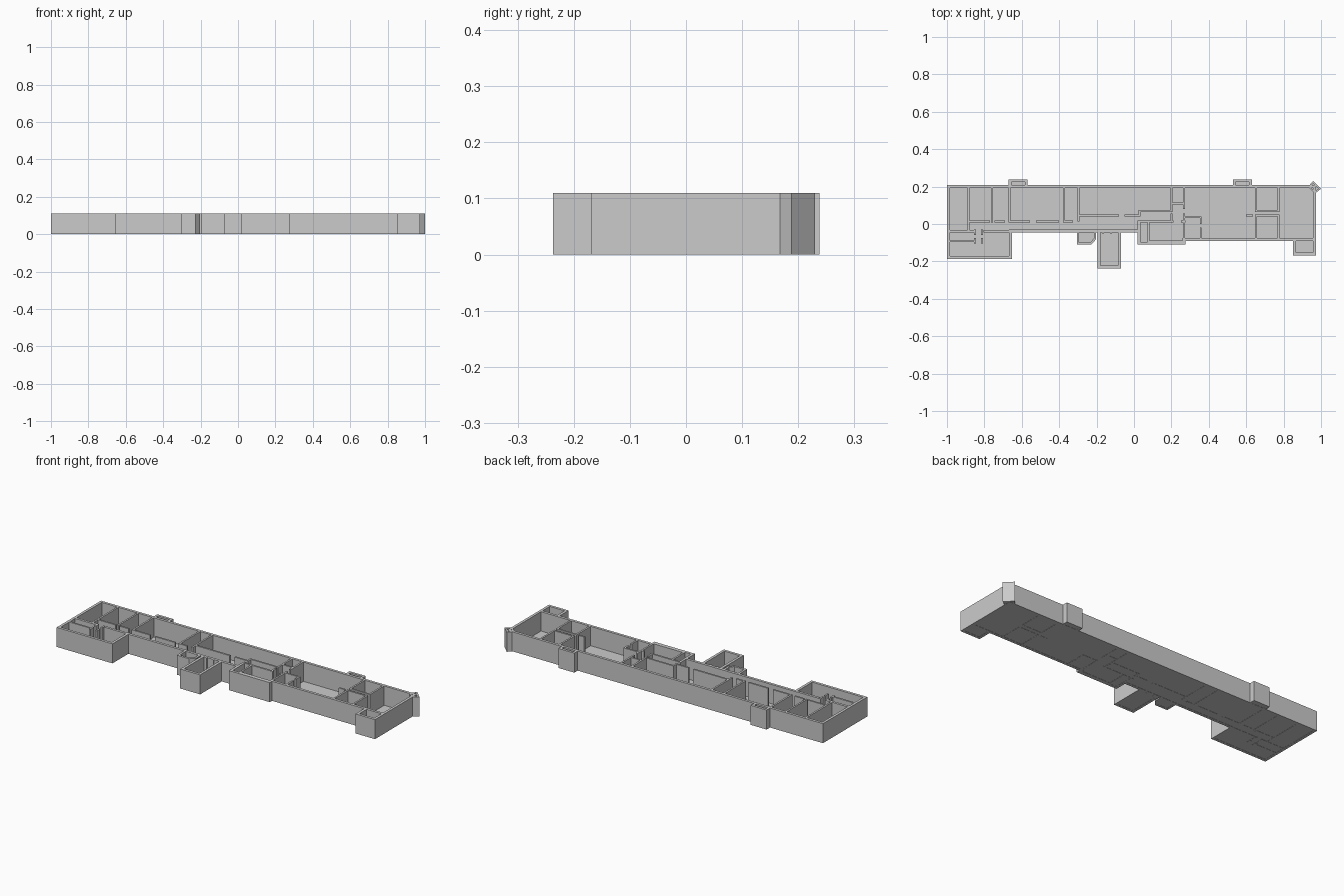
import bpy, bmesh
from mathutils import Vector

if "Cube" in bpy.data.objects:
    bpy.data.objects.remove(bpy.data.objects["Cube"])

H = 0.11      # wall height
T = 0.015     # outer wall thickness
t = 0.010     # partition thickness


def finish(bm, name):
    bmesh.ops.recalc_face_normals(bm, faces=bm.faces)
    me = bpy.data.meshes.new(name)
    bm.to_mesh(me)
    bm.free()
    ob = bpy.data.objects.new(name, me)
    bpy.context.collection.objects.link(ob)
    return ob


def inset(pts, d):
    """Mitred inward offset of a counter-clockwise outline."""
    out, n = [], len(pts)
    for i in range(n):
        p = Vector(pts[i])
        a = (p - Vector(pts[i - 1])).normalized()
        b = (Vector(pts[(i + 1) % n]) - p).normalized()
        na, nb = Vector((-a.y, a.x)), Vector((-b.y, b.x))
        out.append(p + (na + nb) * d / (1 + na.dot(nb)))
    return out


def wall_ring(name, pts, d=T):
    # hollow shell of walls following an outline
    bm = bmesh.new()
    inner = inset(pts, d)
    loops = [[bm.verts.new((p[0], p[1], z)) for p in src]
             for src, z in ((pts, 0), (pts, H), (inner, H), (inner, 0))]
    n = len(pts)
    for k in range(4):
        a, b = loops[k], loops[(k + 1) % 4]
        for i in range(n):
            j = (i + 1) % n
            bm.faces.new((a[i], a[j], b[j], b[i]))
    finish(bm, name)
    # floor sheet inside the walls
    bm = bmesh.new()
    bm.faces.new([bm.verts.new((p.x, p.y, 0.001)) for p in inner])
    finish(bm, name + "_floor")


def rect(x0, y0, x1, y1):
    return [(x0, y0), (x1, y0), (x1, y1), (x0, y1)]


def partitions(name, runs, vertical, w=t):
    # straight wall pieces: (line position, start, end)
    bm = bmesh.new()
    for c, a, b in runs:
        r = rect(c - w / 2, a, c + w / 2, b) if vertical else rect(a, c - w / 2, b, c + w / 2)
        f = bm.faces.new([bm.verts.new((x, y, 0)) for x, y in r])
        ext = bmesh.ops.extrude_face_region(bm, geom=[f], use_keep_orig=True)
        vs = [v for v in ext["geom"] if isinstance(v, bmesh.types.BMVert)]
        bmesh.ops.translate(bm, verts=vs, vec=(0, 0, H))
    finish(bm, name)


# Main building shell
wall_ring("main_shell", [
    (-1, .208), (-1, -.187), (-.652, -.187), (-.652, -.045), (.02, -.045), (.02, -.11),
    (.275, -.11), (.275, -.09), (.972, -.09), (.972, .208)])

# Projecting bays
wall_ring("entrance_bay", rect(-.195, -.237, -.07, -.03))
wall_ring("chamfered_bay", [(-.305, -.03), (-.305, -.11), (-.228, -.11), (-.203, -.082), (-.203, -.03)], .012)
wall_ring("corner_bay", rect(.85, -.168, .972, -.075))
for name, x in (("left_chimney", -.67), ("right_chimney", .53)):
    wall_ring(name, rect(x, .193, x + .1, .238), .014)
wall_ring("corner_turret", [(.93, .198), (.966, .163), (1.0, .188), (.957, .23)], .009)

# Long front wall behind the left wing
partitions("front_wall", [(-.038, -.99, -.85), (-.038, -.805, -.64)], False, .014)

# Walls running left to right, with door gaps
partitions("corridor_walls", [
    (.014, -.885, -.77), (.014, -.745, -.69), (.014, -.67, -.555), (.014, -.525, -.40),
    (.014, -.375, -.325),
    (.045, -.295, -.08), (.045, -.05, .03), (.07, .025, .2),
    (.11, .195, .27), (.014, .02, .21), (.014, .25, .275),
    (.036, .27, .36), (-.085, .27, .36),
    (.07, .655, .775), (.045, .60, .635), (.045, .655, .775),
    (-.092, -.99, -.85)], False)

# Walls running front to back
partitions("cross_walls", [
    (-.885, .009, .2), (-.76, .009, .2), (-.665, .009, .2), (-.375, .009, .2),
    (-.297, .014, .2), (-.885, -.04, .014),
    (-.85, -.06, -.03), (-.85, -.105, -.075), (-.812, -.06, -.03), (-.812, -.105, -.075),
    (-.165, -.05, -.03), (-.122, -.05, -.03),
    (.03, .04, .075), (.2, .065, .2), (.2, .014, .055), (.268, .08, .2), (.268, .014, .055),
    (.077, -.1, .014), (.268, -.1, .019),
    (.357, .0, .04), (.357, -.09, -.02),
    (.652, .065, .2), (.652, -.085, .05), (.772, .065, .2), (.772, -.085, .05)], True)

# Front wall of the centre room meets the right-hand block
partitions("centre_room_walls", [(.027, -.1, .019)], True, .014)
partitions("centre_room_inner_wall", [(-.092, .077, .27)], False)
